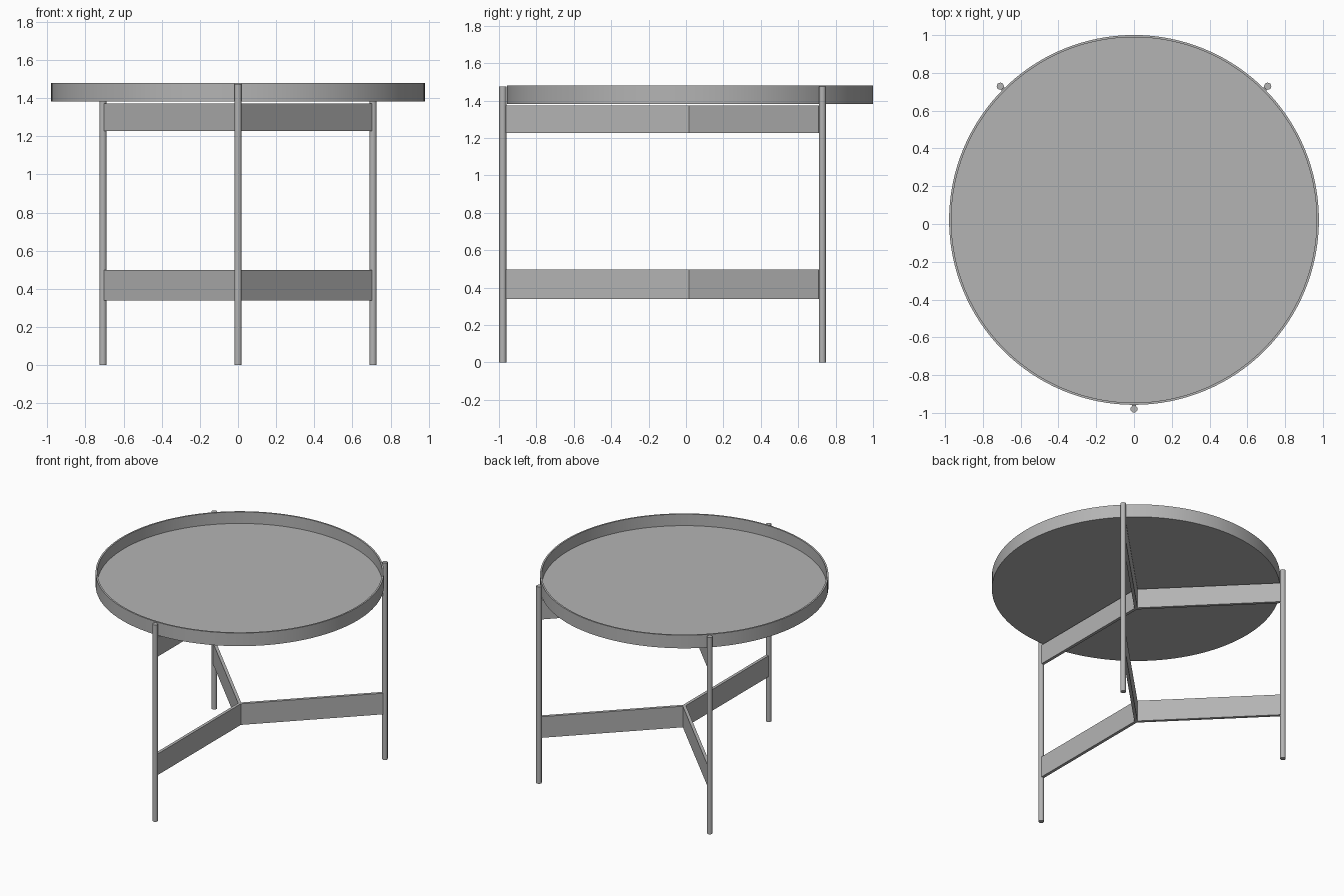
import bpy, bmesh
from math import radians, cos, sin, pi, atan2
from mathutils import Vector

if "Cube" in bpy.data.objects:
    bpy.data.objects.remove(bpy.data.objects["Cube"])

CENTER = Vector((0, 0.0215, 0))   # tray centre, also where the stretchers meet
LEG_R, LEG_H, LEG_OUT = 0.019, 1.475, 1.001
BAR_T = 0.022
LEGS = {"front": 270, "back_right": 45, "back_left": 135}

# Dark grey finish shared by every part
grey = bpy.data.materials.new("dark_grey")
grey.diffuse_color = (0.455, 0.455, 0.455, 1)
grey.use_nodes = True
grey.node_tree.nodes["Principled BSDF"].inputs["Base Color"].default_value = grey.diffuse_color


def smooth(obj):
    bpy.ops.object.select_all(action='DESELECT')
    obj.select_set(True)
    bpy.context.view_layer.objects.active = obj
    bpy.ops.object.shade_smooth_by_angle(angle=radians(40))


def lathe(name, profile, center, sides):
    """Closed solid made by turning an (r, z) profile; both ends are capped."""
    bm = bmesh.new()
    rings = []
    for r, z in profile:
        rings.append([bm.verts.new((center.x + r * cos(2 * pi * i / sides),
                                    center.y + r * sin(2 * pi * i / sides), z))
                      for i in range(sides)])
    for a, b in zip(rings, rings[1:]):
        for i in range(sides):
            j = (i + 1) % sides
            bm.faces.new((a[i], a[j], b[j], b[i]))
    bm.faces.new(rings[0][::-1])
    bm.faces.new(rings[-1])
    bmesh.ops.recalc_face_normals(bm, faces=bm.faces)
    mesh = bpy.data.meshes.new(name)
    bm.to_mesh(mesh)
    bm.free()
    mesh.materials.append(grey)
    obj = bpy.data.objects.new(name, mesh)
    bpy.context.collection.objects.link(obj)
    smooth(obj)


def bar(name, start, end, z0, z1):
    """Flat upright board between two plan points."""
    d = end - start
    mid = (start + end) / 2
    bpy.ops.mesh.primitive_cube_add(size=1, location=(mid.x, mid.y, (z0 + z1) / 2),
                                    rotation=(0, 0, atan2(d.y, d.x)))
    obj = bpy.context.object
    obj.name = name
    obj.scale = (d.length, BAR_T, z1 - z0)
    obj.data.materials.append(grey)


# Round tray top: flat floor with a thin raised rim
lathe("tray_top", [(0.979, 1.382), (0.979, 1.48), (0.967, 1.48), (0.967, 1.394)],
      CENTER, 128)

# Three slim legs outside the rim, each with an upper and a lower stretcher
for side, angle in LEGS.items():
    out = Vector((cos(radians(angle)), sin(radians(angle)), 0))
    lathe(side + "_leg", [(LEG_R, 0), (LEG_R, LEG_H)], CENTER + out * LEG_OUT, 16)
    bar_end = CENTER + out * (LEG_OUT - LEG_R + 0.002)
    bar(side + "_lower_stretcher", CENTER, bar_end, 0.34, 0.498)
    bar(side + "_upper_stretcher", CENTER, bar_end, 1.227, 1.373)
